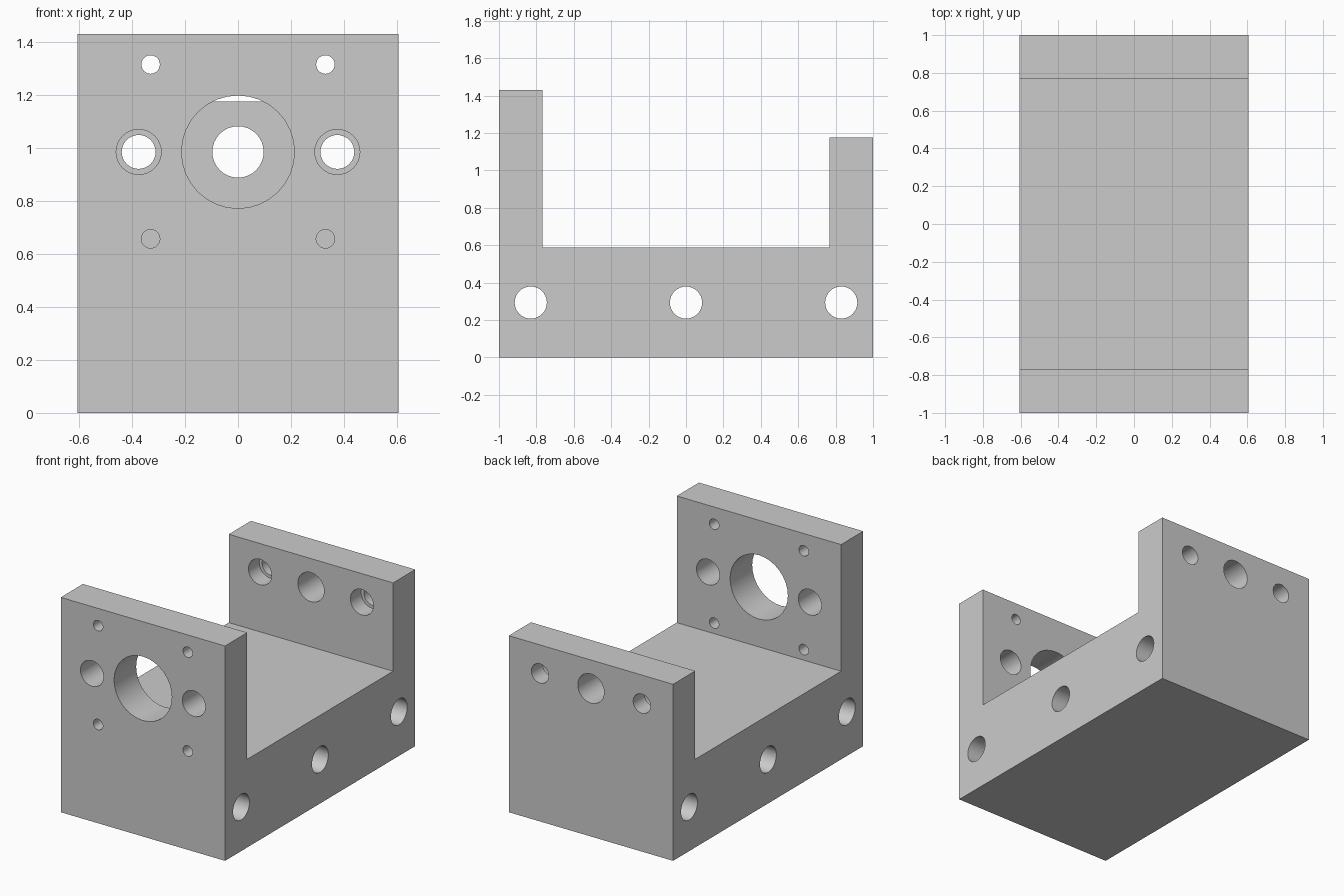
import bpy, bmesh, math

if "Cube" in bpy.data.objects:
    bpy.data.objects.remove(bpy.data.objects["Cube"])

HALF_W = 0.605      # half width in x
WALL_IN = 0.767     # inner faces of both end walls
BORE_Z = 0.985      # height of the main bore axis

# U-shaped side profile (y, z), extruded across x
profile = [(-1, 0), (1, 0), (1, 1.175), (WALL_IN, 1.175), (WALL_IN, 0.587),
           (-WALL_IN, 0.587), (-WALL_IN, 1.43), (-1, 1.43)]
bm = bmesh.new()
face = bm.faces.new([bm.verts.new((-HALF_W, y, z)) for y, z in profile])
ext = bmesh.ops.extrude_face_region(bm, geom=[face])
moved = [v for v in ext["geom"] if isinstance(v, bmesh.types.BMVert)]
bmesh.ops.translate(bm, verts=moved, vec=(2 * HALF_W, 0, 0))
bmesh.ops.recalc_face_normals(bm, faces=bm.faces)
mesh = bpy.data.meshes.new("bearing_block")
bm.to_mesh(mesh)
bm.free()
block = bpy.data.objects.new("bearing_block", mesh)
bpy.context.collection.objects.link(block)
bpy.context.view_layer.objects.active = block
block.select_set(True)


def drill(center, radius, length, axis):
    """Cut a round hole centred at center along the x or y axis."""
    rot = (0, math.pi / 2, 0) if axis == "x" else (math.pi / 2, 0, 0)
    bpy.ops.mesh.primitive_cylinder_add(vertices=32, radius=radius, depth=length,
                                        location=center, rotation=rot)
    cutter = bpy.context.object
    cutter.name = "hole_cutter"
    cutter.hide_render = True
    mod = block.modifiers.new("hole", "BOOLEAN")
    mod.operation = "DIFFERENCE"
    mod.solver = "EXACT"
    mod.object = cutter
    bpy.context.view_layer.objects.active = block
    bpy.ops.object.modifier_apply(modifier=mod.name)
    bpy.data.objects.remove(cutter, do_unlink=True)


# Main bores through the front and back walls
drill((0, -0.9, BORE_Z), 0.213, 0.5, "y")
drill((0, 0.9, BORE_Z), 0.097, 0.5, "y")

for s in (-1, 1):
    # Guide rod holes: plain in front, stepped from the inside at the back
    x = s * 0.375
    drill((x, -0.9, BORE_Z), 0.085, 0.5, "y")
    drill((x, 0.9, BORE_Z), 0.064, 0.5, "y")
    drill((x, 0.78, BORE_Z), 0.085, 0.2, "y")
    # Motor mounting screw holes in the front wall
    for z in (1.315, 0.657):
        drill((s * 0.33, -0.9, z), 0.035, 0.5, "y")

# Cross holes through the base
for y in (-0.83, 0, 0.83):
    drill((0, y, 0.293), 0.086, 2, "x")

bpy.ops.object.select_all(action="DESELECT")
block.select_set(True)
bpy.context.view_layer.objects.active = block
bpy.ops.object.shade_smooth_by_angle(angle=math.radians(30))
